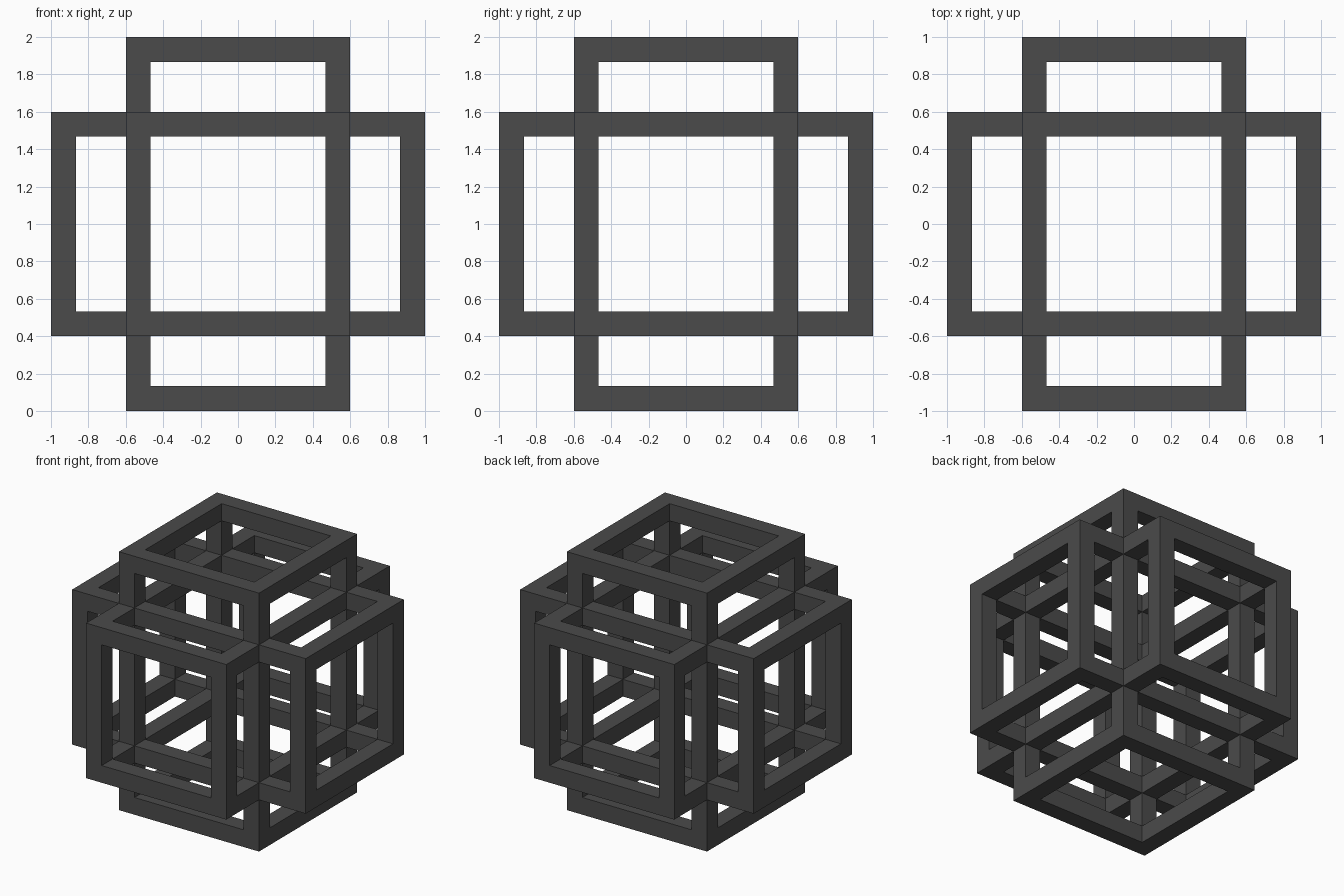
import bpy, bmesh
from itertools import product

if "Cube" in bpy.data.objects:
    bpy.data.objects.remove(bpy.data.objects["Cube"])

LONG, SHORT, T = 1.0, 0.6, 0.133   # half length, half width, bar thickness
CENTRE = (0, 0, 1)

mat = bpy.data.materials.new("dark_grey")
mat.diffuse_color = (0.07, 0.07, 0.07, 1)
mat.use_nodes = True
mat.node_tree.nodes["Principled BSDF"].inputs["Base Color"].default_value = mat.diffuse_color


def box_frame(name, half):
    """Open box made of square bars: the edge cells of a 3x3x3 lattice."""
    cuts = [(-h, -h + T, h - T, h) for h in half]
    bm = bmesh.new()
    grid = {i: bm.verts.new([cuts[a][i[a]] + CENTRE[a] for a in range(3)])
            for i in product(range(4), repeat=3)}
    cells = {c for c in product(range(3), repeat=3) if c.count(1) <= 1}
    for c in cells:
        for a, side in product(range(3), (0, 1)):
            n = list(c)
            n[a] += 2 * side - 1
            if tuple(n) in cells:
                continue                     # no faces inside the bars
            u, v = (a + 1) % 3, (a + 2) % 3
            loop = []
            for du, dv in ((0, 0), (1, 0), (1, 1), (0, 1)):
                p = list(c)
                p[a] += side
                p[u] += du
                p[v] += dv
                loop.append(grid[tuple(p)])
            bm.faces.new(loop if side else loop[::-1])
    bmesh.ops.delete(bm, geom=[v for v in bm.verts if not v.link_faces], context='VERTS')
    mesh = bpy.data.meshes.new(name)
    bm.to_mesh(mesh)
    bm.free()
    mesh.materials.append(mat)
    bpy.context.collection.objects.link(bpy.data.objects.new(name, mesh))


# Three interlocking frames, one stretched along each axis
for axis, name in enumerate(("sideways_frame", "depth_frame", "upright_frame")):
    box_frame(name, [LONG if a == axis else SHORT for a in range(3)])
